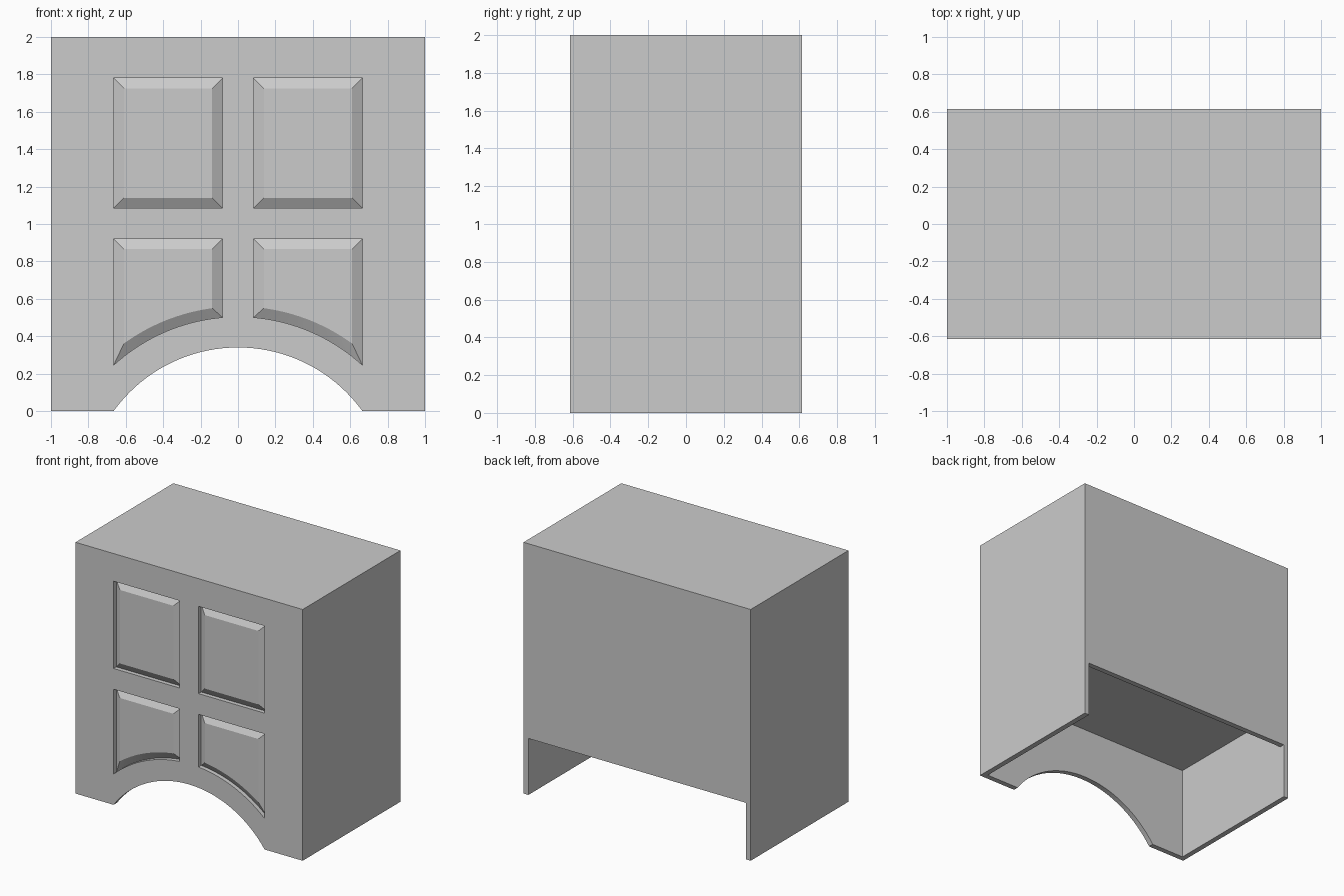
import bpy, bmesh, math
from mathutils import Matrix

if "Cube" in bpy.data.objects:
    bpy.data.objects.remove(bpy.data.objects["Cube"], do_unlink=True)

HALF_W, HALF_D, HEIGHT = 1.0, 0.615, 2.0
WALL = 0.042          # side, back and front thickness
GROOVE = 0.034        # depth of the panel grooves
BEVEL = 0.055         # width of the sloped panel border
FRONT = -HALF_D
ARC_Z = -0.48         # shared centre of the arch and the curved panel edges
ARCH_R, PANEL_R = 0.82, 0.984

grey = bpy.data.materials.new("plain_grey")
grey.use_nodes = True
colour = (0.6, 0.6, 0.6, 1)
grey.diffuse_color = colour
grey.node_tree.nodes["Principled BSDF"].inputs["Base Color"].default_value = colour


def finish(name, bm):
    bmesh.ops.recalc_face_normals(bm, faces=bm.faces[:])
    mesh = bpy.data.meshes.new(name)
    bm.to_mesh(mesh)
    bm.free()
    mesh.materials.append(grey)
    obj = bpy.data.objects.new(name, mesh)
    bpy.context.scene.collection.objects.link(obj)
    return obj


def box(name, x0, x1, y0, y1, z0, z1):
    bm = bmesh.new()
    scale = Matrix.Diagonal((x1 - x0, y1 - y0, z1 - z0, 1))
    move = Matrix.Translation(((x0 + x1) / 2, (y0 + y1) / 2, (z0 + z1) / 2))
    bmesh.ops.create_cube(bm, size=1, matrix=move @ scale)
    return finish(name, bm)


def loft(name, loop_a, y_a, loop_b, y_b):
    """Solid between two matching outlines that lie in the x-z plane."""
    bm = bmesh.new()
    a = [bm.verts.new((x, y_a, z)) for x, z in loop_a]
    b = [bm.verts.new((x, y_b, z)) for x, z in loop_b]
    bm.faces.new(a)
    bm.faces.new(b[::-1])
    for i in range(len(a)):
        j = (i + 1) % len(a)
        bm.faces.new((a[i], b[i], b[j], a[j]))
    return finish(name, bm)


def arc(radius, x0, x1, steps):
    xs = [x0 + (x1 - x0) * i / steps for i in range(steps + 1)]
    return [(x, ARC_Z + math.sqrt(radius ** 2 - x * x)) for x in xs]


def outline(side, lower, inset):
    """Panel outline, shrunk by inset; lower panels have a curved bottom."""
    x0, x1 = 0.083 + inset, 0.665 - inset
    if lower:
        top = 0.92 - inset
        pts = arc(PANEL_R + inset, x0, x1, 20) + [(x1, top), (x0, top)]
    else:
        z0, z1 = 1.085 + inset, 1.78 - inset
        pts = [(x0, z0), (x1, z0), (x1, z1), (x0, z1)]
    return [(side * x, z) for x, z in pts]


def cut(target, cutter):
    cutter.hide_render = True
    mod = target.modifiers.new("cut", 'BOOLEAN')
    mod.operation = 'DIFFERENCE'
    mod.solver = 'EXACT'
    mod.object = cutter
    bpy.context.view_layer.objects.active = target
    bpy.ops.object.modifier_apply(modifier=mod.name)
    bpy.data.objects.remove(cutter, do_unlink=True)


# Body with an open recess underneath and an open lower back
body = box("cabinet_body", -HALF_W, HALF_W, -HALF_D, HALF_D, 0, HEIGHT)
inner = HALF_W - WALL
cut(body, box("recess_cutter", -inner, inner, FRONT + WALL, HALF_D - WALL, -0.5, 0.75))
cut(body, box("back_cutter", -inner, inner, 0, HALF_D + 0.5, -0.5, 0.45))

# Arched opening at the foot of the front
angles = [2 * math.pi * i / 128 for i in range(128)]
circle = [(ARCH_R * math.cos(t), ARC_Z + ARCH_R * math.sin(t)) for t in angles]
cut(body, loft("arch_cutter", circle, FRONT - 0.2, circle, FRONT + 0.2))

# Four sunken openings, each filled by a raised panel with sloped borders
for side, side_name in ((1, "left"), (-1, "right")):
    for lower, level in ((False, "upper"), (True, "lower")):
        rim = outline(side, lower, 0)
        field = outline(side, lower, BEVEL)
        cut(body, loft("panel_cutter", rim, FRONT - 0.2, rim, FRONT + GROOVE))
        loft(f"{level}_{side_name}_panel", field, FRONT, rim, FRONT + GROOVE)
